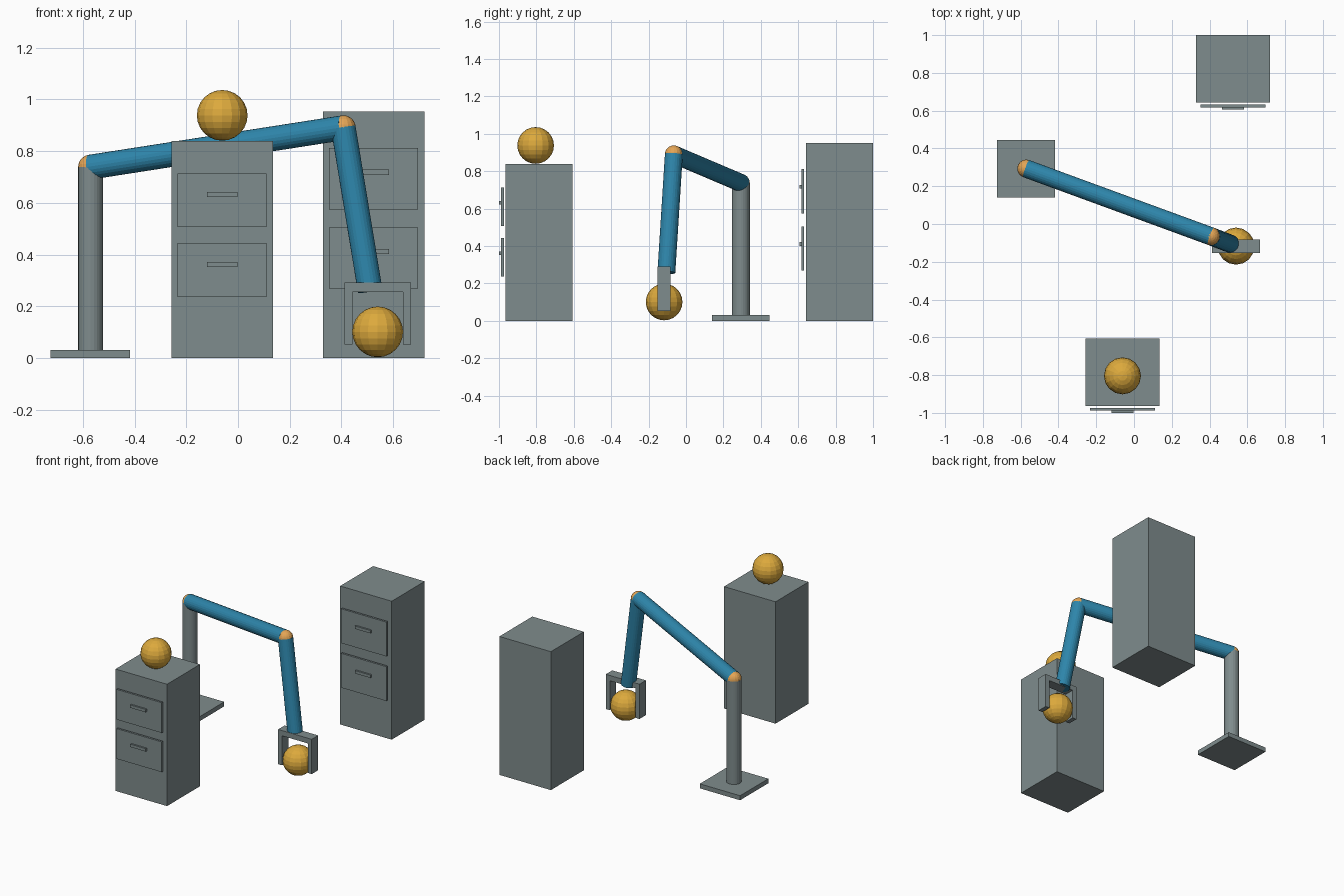
import bpy, bmesh
from mathutils import Vector, Matrix

if "Cube" in bpy.data.objects:
    bpy.data.objects.remove(bpy.data.objects["Cube"])


def material(name, rgb):
    m = bpy.data.materials.new(name)
    m.diffuse_color = (*rgb, 1)
    m.use_nodes = True
    m.node_tree.nodes["Principled BSDF"].inputs["Base Color"].default_value = m.diffuse_color
    return m


GREY = material("steel grey", (0.212, 0.262, 0.266))
BLUE = material("arm blue", (0.027, 0.238, 0.407))
GOLD = material("ball gold", (0.72, 0.40, 0.046))
ORANGE = material("joint orange", (0.78, 0.376, 0.091))


def finish(name, bm, mat):
    me = bpy.data.meshes.new(name)
    bm.to_mesh(me)
    bm.free()
    me.materials.append(mat)
    ob = bpy.data.objects.new(name, me)
    bpy.context.collection.objects.link(ob)
    return ob


def box(name, lo, hi, mat=GREY):
    lo, hi = Vector(lo), Vector(hi)
    bm = bmesh.new()
    m = Matrix.Translation((lo + hi) / 2) @ Matrix.Diagonal((*(hi - lo), 1))
    bmesh.ops.create_cube(bm, size=1, matrix=m)
    return finish(name, bm, mat)


def tube(name, a, b, r, mat):
    a, b = Vector(a), Vector(b)
    d = b - a
    bm = bmesh.new()
    m = Matrix.Translation((a + b) / 2) @ d.to_track_quat('Z', 'Y').to_matrix().to_4x4()
    bmesh.ops.create_cone(bm, cap_ends=True, segments=24, radius1=r, radius2=r,
                          depth=d.length, matrix=m)
    return finish(name, bm, mat)


def ball(name, c, r, mat):
    bm = bmesh.new()
    bmesh.ops.create_uvsphere(bm, u_segments=16, v_segments=12, radius=r,
                              matrix=Matrix.Translation(c))
    return finish(name, bm, mat)


def cabinet(name, cx, front, height):
    # body
    box(name + "_body", (cx - 0.196, front, 0), (cx + 0.196, front + 0.358, height))
    # two drawer fronts with handles, floating just ahead of the body
    for label, f in (("upper", 0.728), ("lower", 0.406)):
        z, h = f * height, 0.124 * height
        box(f"{name}_{label}_drawer", (cx - 0.172, front - 0.024, z - h),
            (cx + 0.172, front - 0.010, z + h))
        z += 0.026 * height
        box(f"{name}_{label}_handle", (cx - 0.059, front - 0.036, z - 0.010),
            (cx + 0.059, front - 0.020, z + 0.010))


cabinet("front_cabinet", -0.061, -0.964, 0.838)
cabinet("back_cabinet", 0.524, 0.642, 0.952)

# arm stand
shoulder = (-0.57, 0.293, 0.738)
elbow = (0.407, -0.065, 0.89)
wrist = (0.511, -0.105, 0.259)
R = 0.048
box("base_plate", (-0.724, 0.139, 0), (-0.417, 0.446, 0.031))
tube("post", (-0.57, 0.293, 0.03), shoulder, R, GREY)

# arm links and joints
tube("upper_arm", shoulder, elbow, R, BLUE)
tube("forearm", elbow, wrist, R, BLUE)
ball("shoulder_joint", shoulder, R, ORANGE)
ball("elbow_joint", elbow, R, ORANGE)

# gripper
box("gripper_bar", (0.412, -0.153, 0.256), (0.668, -0.083, 0.292))
for side, x in (("left", 0.412), ("right", 0.638)):
    box(side + "_gripper_finger", (x, -0.153, 0.053), (x + 0.030, -0.083, 0.257))

# balls
ball("held_ball", (0.54, -0.117, 0.101), 0.098, GOLD)
ball("cabinet_ball", (-0.061, -0.804, 0.938), 0.098, GOLD)
